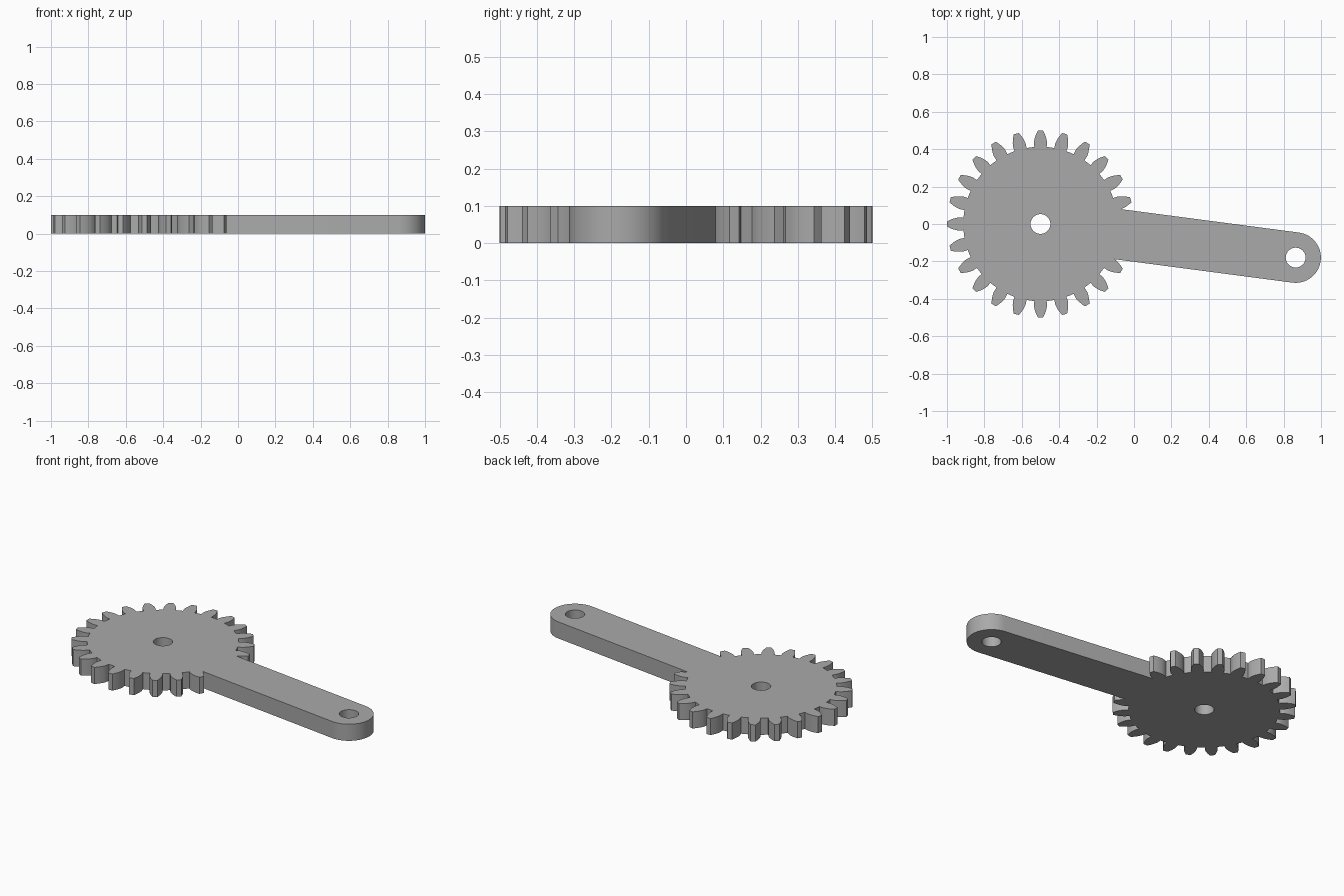
import bpy, bmesh
from math import sin, cos, tan, acos, pi, radians
from mathutils import Matrix, Vector

if "Cube" in bpy.data.objects:
    bpy.data.objects.remove(bpy.data.objects["Cube"])

TEETH = 24
TIP_R, PITCH_R, ROOT_R = 0.5, 0.4615, 0.413
BASE_R = PITCH_R * cos(radians(20))
ARM_LEN, ARM_R, HOLE_R, THICK = 1.376, 0.135, 0.053, 0.1
PITCH = 2 * pi / TEETH


def polar(r, a, cx=0.0):
    return Vector((cx + r * cos(a), r * sin(a), 0))


def half_angle(r):
    """Half the angular width of an involute tooth at radius r."""
    inv = lambda a: tan(a) - a
    return PITCH / 4 + inv(radians(20)) - inv(acos(min(1, BASE_R / r)))


def circle(r, cx, n=48):
    return [polar(r, 2 * pi * i / n, cx) for i in range(n)]


# Gear outline in the arm's frame: the arm lies on +x, in the gap between two teeth
radii = [ROOT_R] + [BASE_R + (TIP_R - BASE_R) * (i / 8) ** 1.5 for i in range(9)]
gear = []
for t in range(TEETH):
    mid = (t + 0.5) * PITCH
    gear += [polar(r, mid - half_angle(r)) for r in radii]
    gear.append(polar(TIP_R, mid))
    gear += [polar(r, mid + half_angle(r)) for r in reversed(radii)]
    gear.append(polar(ROOT_R, mid + PITCH / 2))

# Drop the stretch covered by the arm and meet the arm edge exactly
first = next(i for i, p in enumerate(gear) if p.y > ARM_R)
a, b = gear[first - 1], gear[first]
start = a.lerp(b, (ARM_R - a.y) / (b.y - a.y))
kept = [p for p in gear if p.x < 0 or abs(p.y) > ARM_R]
arm_end = [polar(ARM_R, -pi / 2 + pi * i / 32, ARM_LEN) for i in range(33)]
outline = [start] + kept + [Vector((start.x, -start.y, 0))] + arm_end

# Fill the profile around both holes and extrude it
bm = bmesh.new()
edges = []
for loop in (outline, circle(HOLE_R, 0), circle(HOLE_R, ARM_LEN)):
    vs = [bm.verts.new(p) for p in loop]
    edges += [bm.edges.new((v, vs[i - 1])) for i, v in enumerate(vs)]
bmesh.ops.triangle_fill(bm, edges=edges, use_beauty=True)
ext = bmesh.ops.extrude_face_region(bm, geom=bm.faces[:])
top = [g for g in ext["geom"] if isinstance(g, bmesh.types.BMVert)]
bmesh.ops.translate(bm, verts=top, vec=(0, 0, THICK))
bmesh.ops.recalc_face_normals(bm, faces=bm.faces[:])
bm.transform(Matrix.Translation((-0.5, 0, 0)) @ Matrix.Rotation(-PITCH / 2, 4, "Z"))

mesh = bpy.data.meshes.new("gear_lever")
bm.to_mesh(mesh)
bm.free()
lever = bpy.data.objects.new("gear_lever", mesh)
bpy.context.collection.objects.link(lever)

# Plain grey
grey = bpy.data.materials.new("grey")
grey.use_nodes = True
grey.diffuse_color = (0.4, 0.4, 0.4, 1)
grey.node_tree.nodes["Principled BSDF"].inputs["Base Color"].default_value = grey.diffuse_color
mesh.materials.append(grey)

bpy.context.view_layer.objects.active = lever
lever.select_set(True)
bpy.ops.object.shade_smooth_by_angle(angle=radians(25))
